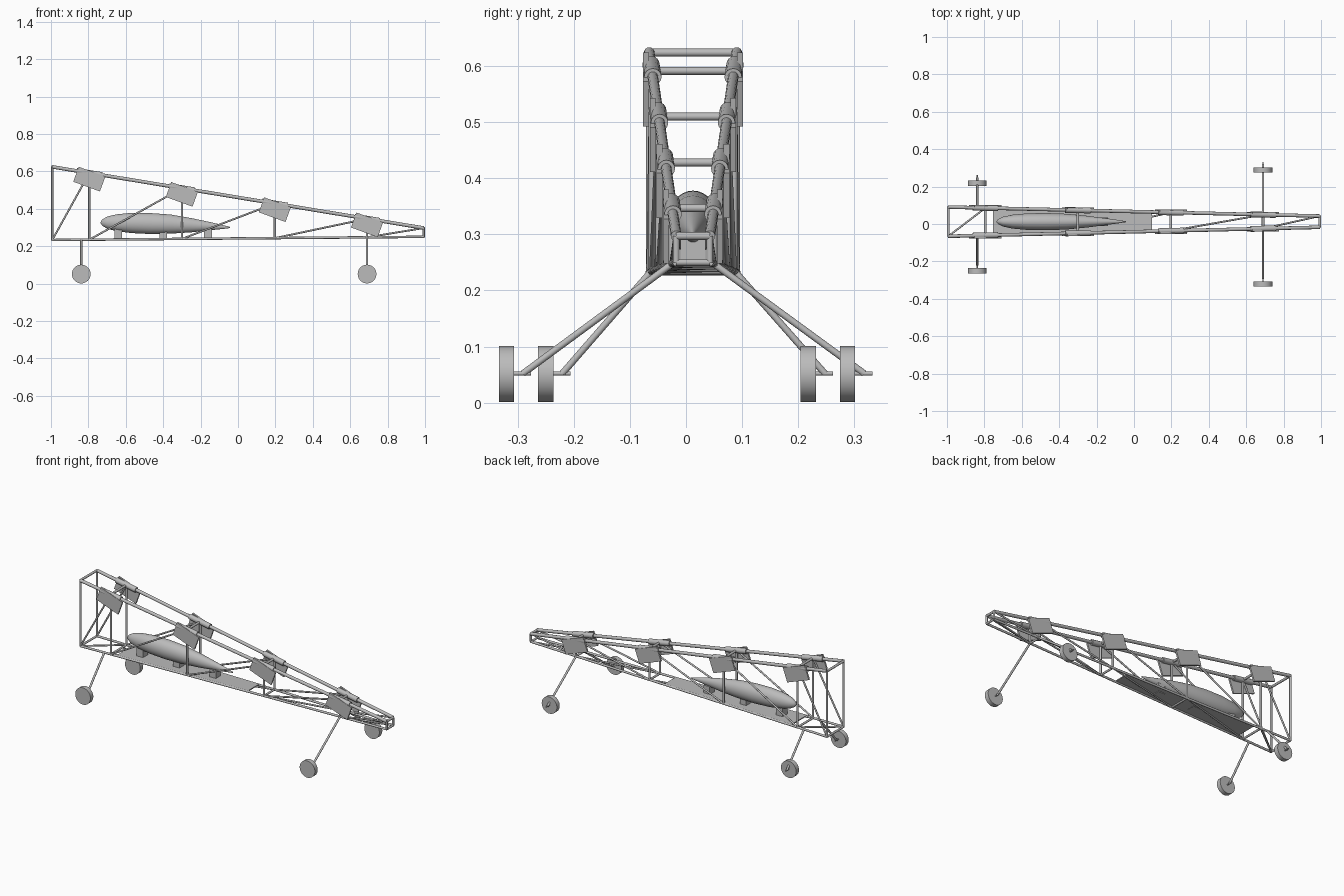
import bpy, bmesh, math
from mathutils import Vector, Matrix

cube = bpy.data.objects.get("Cube")
if cube:
    bpy.data.objects.remove(cube)

grey = bpy.data.materials.new("plain_grey")
grey.use_nodes = True
grey.diffuse_color = (0.5, 0.5, 0.5, 1)
grey.node_tree.nodes["Principled BSDF"].inputs["Base Color"].default_value = (0.5, 0.5, 0.5, 1)

MID = 0.0125      # y of the frame's centre line
END = 0.993       # x of the end frames
STATIONS = [-END, -0.795, -0.3, 0.197, 0.69, END]


def finish(name, bm):
    mesh = bpy.data.meshes.new(name)
    bmesh.ops.recalc_face_normals(bm, faces=bm.faces)
    bm.to_mesh(mesh)
    bm.free()
    mesh.materials.append(grey)
    obj = bpy.data.objects.new(name, mesh)
    bpy.context.collection.objects.link(obj)
    bpy.ops.object.select_all(action="DESELECT")
    bpy.context.view_layer.objects.active = obj
    obj.select_set(True)
    bpy.ops.object.shade_smooth_by_angle(angle=math.radians(40))
    return obj


def tube(name, a, b, r, sides=16):
    a, b = Vector(a), Vector(b)
    turn = (b - a).to_track_quat("Z", "Y").to_matrix().to_4x4()
    bm = bmesh.new()
    bmesh.ops.create_cone(bm, cap_ends=True, segments=sides, radius1=r, radius2=r,
                          depth=(b - a).length, matrix=Matrix.Translation((a + b) / 2) @ turn)
    return finish(name, bm)


def box(name, centre, size, pitch=0):
    bm = bmesh.new()
    bmesh.ops.create_cube(bm, size=1, matrix=Matrix.Translation(centre)
                          @ Matrix.Rotation(pitch, 4, "Y") @ Matrix.Diagonal((*size, 1)))
    return finish(name, bm)


def along(x, first, last):
    return first + (last - first) * (x + END) / (2 * END)


def top(x, side):
    return Vector((x, MID + side * along(x, 0.078, 0.03), along(x, 0.624, 0.297)))


def low(x, side):
    return Vector((x, MID + side * along(x, 0.078, 0.03), along(x, 0.233, 0.25)))


# Long rails, uprights, side braces
for side, label in ((-1, "right"), (1, "left")):
    tube(f"{label}_top_rail", top(-END, side), top(END, side), 0.0095)
    tube(f"{label}_bottom_rail", low(-END, side), low(END, side), 0.0065)
    for i, x in enumerate(STATIONS):
        tube(f"{label}_upright_{i}", low(x, side), top(x, side), 0.006)
        if i < 5:
            tube(f"{label}_brace_{i}", low(x, side), top(STATIONS[i + 1], side), 0.005)
    # Sleeve and tilted plate at each inner joint
    for i, x in enumerate(STATIONS[1:5]):
        tube(f"{label}_sleeve_{i}", top(x - 0.067, side), top(x + 0.067, side), 0.0155)
        plate = top(x, side) + Vector((0, side * 0.0105, -0.033))
        box(f"{label}_plate_{i}", plate, (0.152, 0.01, 0.085), math.radians(20))

# Cross members and floor braces
for i, x in enumerate(STATIONS):
    tube(f"top_cross_{i}", top(x, -1), top(x, 1), 0.007)
    tube(f"bottom_cross_{i}", low(x, -1), low(x, 1), 0.006)
    if i < 5:
        tube(f"floor_brace_{i}", low(x, -1), low(STATIONS[i + 1], 1), 0.005)

# Floor panel between the bottom rails
bm = bmesh.new()
corners = [low(x, s) for x, s in ((-0.755, -1), (0.095, -1), (0.095, 1), (-0.755, 1))]
floor = bm.faces.new([bm.verts.new(c) for c in corners])
raised = bmesh.ops.extrude_face_region(bm, geom=[floor])["geom"]
bmesh.ops.translate(bm, vec=(0, 0, 0.006), verts=[v for v in raised if isinstance(v, bmesh.types.BMVert)])
finish("floor_panel", bm)

# Streamlined pod: (x, centre height, radius)
PROFILE = [(-0.735, 0.326, 0.002), (-0.727, 0.326, 0.016), (-0.7, 0.326, 0.032), (-0.65, 0.325, 0.045),
           (-0.57, 0.324, 0.054), (-0.47, 0.321, 0.056), (-0.36, 0.318, 0.051),
           (-0.25, 0.312, 0.038), (-0.15, 0.307, 0.022), (-0.09, 0.303, 0.012), (-0.042, 0.3, 0.003)]
bm = bmesh.new()
rings = []
for x, z, r in PROFILE:
    angles = [math.tau * k / 32 for k in range(32)]
    rings.append([bm.verts.new((x, MID + 0.82 * r * math.cos(a), z + r * math.sin(a))) for a in angles])
for a, b in zip(rings, rings[1:]):
    for k in range(32):
        bm.faces.new((a[k], a[k - 1], b[k - 1], b[k]))
bm.faces.new(rings[0])
bm.faces.new(rings[-1])
finish("pod", bm)

# Pod supports
for i in range(3):
    box(f"pod_support_{i}", (-0.64 + 0.24 * i, MID, 0.264), (0.042, 0.045, 0.055))

# Wheels, axles and splayed legs
for x, reach, end in ((0.69, 0.304, "front"), (-0.838, 0.234, "rear")):
    for side, label in ((-1, "right"), (1, "left")):
        y = side * reach
        wheel_y = y - 0.016
        tube(f"{end}_{label}_wheel", (x, wheel_y - 0.0135, 0.051), (x, wheel_y + 0.0135, 0.051), 0.05, 40)
        tube(f"{end}_{label}_axle", (x, y - 0.029, 0.052), (x, y + 0.028, 0.052), 0.0035)
        tube(f"{end}_{label}_leg", (x, y + 0.0135, 0.052), low(x, side), 0.006)
